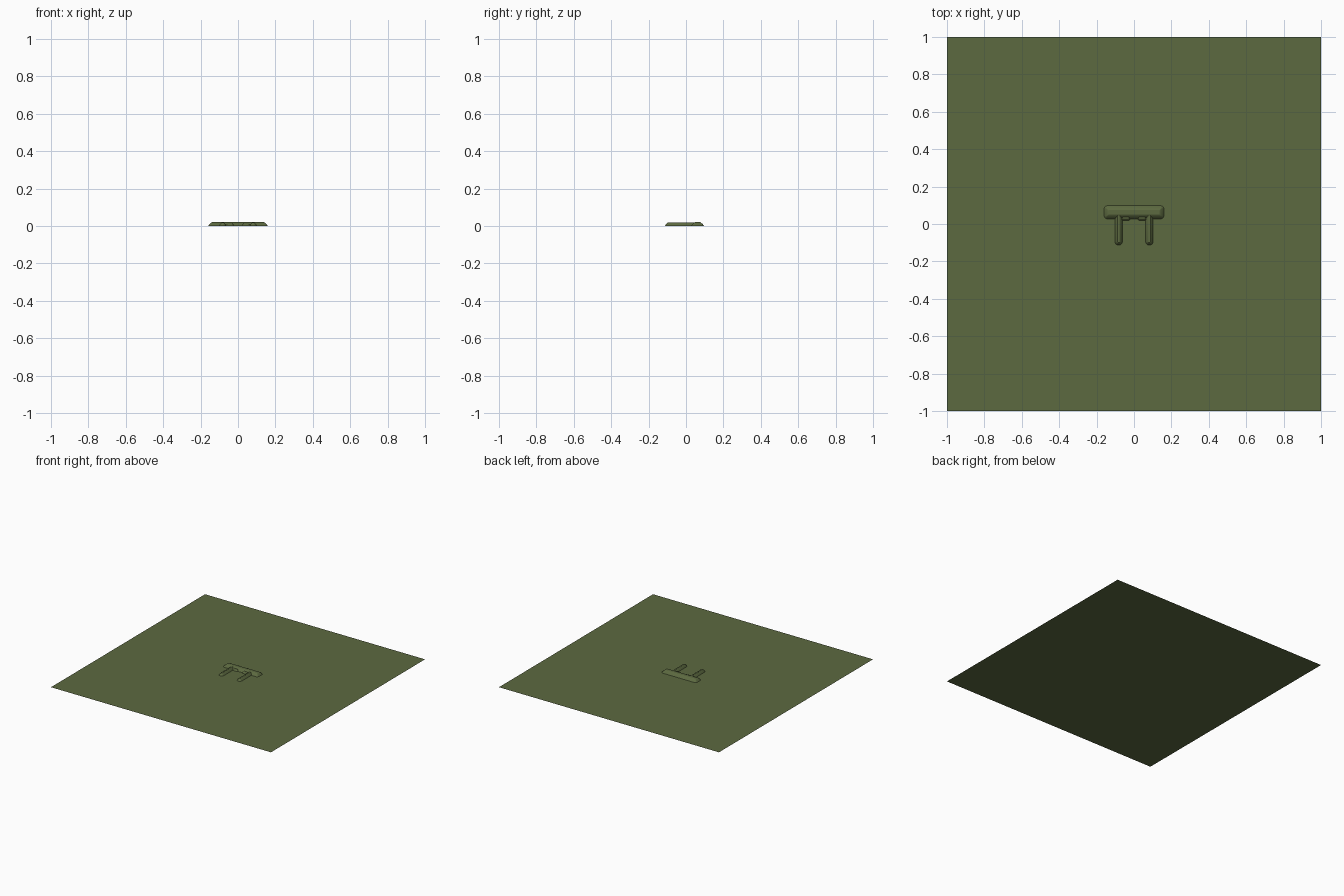
import bpy, bmesh, math

if "Cube" in bpy.data.objects:
    bpy.data.objects.remove(bpy.data.objects["Cube"])

mat = bpy.data.materials.new("olive green")
mat.diffuse_color = (0.107, 0.142, 0.051, 1)
mat.use_nodes = True
mat.node_tree.nodes["Principled BSDF"].inputs["Base Color"].default_value = mat.diffuse_color


def finish(name, bm):
    bmesh.ops.recalc_face_normals(bm, faces=bm.faces)
    me = bpy.data.meshes.new(name)
    bm.to_mesh(me)
    bm.free()
    me.materials.append(mat)
    ob = bpy.data.objects.new(name, me)
    bpy.context.collection.objects.link(ob)
    return ob


def raised_pad(name, x0, x1, y0, y1, h, slope, radius):
    """Soft-edged relief: rounded rectangles stacked and shrinking upwards."""
    bm = bmesh.new()
    rings = []
    for inset, level in ((0, 0), (0.4, 0.5), (0.75, 0.87), (1, 1)):
        d = inset * slope
        r = max(radius - d, 0.003)
        corners = ((x1 - d - r, y1 - d - r, 0), (x0 + d + r, y1 - d - r, 90),
                   (x0 + d + r, y0 + d + r, 180), (x1 - d - r, y0 + d + r, 270))
        ring = []
        for cx, cy, start in corners:
            for k in range(4):
                a = math.radians(start + k * 30)
                ring.append(bm.verts.new((cx + r * math.cos(a), cy + r * math.sin(a), level * h)))
        rings.append(ring)
    for low, high in zip(rings, rings[1:]):
        for i in range(len(low)):
            j = (i + 1) % len(low)
            bm.faces.new((low[i], low[j], high[j], high[i]))
    bm.faces.new(rings[-1])
    bm.faces.new(rings[0][::-1])
    ob = finish(name, bm)
    for p in ob.data.polygons:
        p.use_smooth = len(p.vertices) == 4


# Flat ground sheet
bm = bmesh.new()
bmesh.ops.create_grid(bm, x_segments=1, y_segments=1, size=1)
sheet = finish("ground_sheet", bm)
if sheet.data.polygons[0].normal.z < 0:
    sheet.data.flip_normals()

# Raised table-like relief: wide bar on two legs with small corner braces
raised_pad("top_bar", -0.16, 0.16, 0.027, 0.098, 0.021, 0.024, 0.016)
for side, s in (("left", -1), ("right", 1)):
    c = 0.082 * s
    raised_pad(side + "_leg", c - 0.02, c + 0.02, -0.113, 0.06, 0.018, 0.015, 0.018)
    b = 0.044 * s
    raised_pad(side + "_brace", b - 0.024, b + 0.024, 0.019, 0.05, 0.012, 0.011, 0.01)
